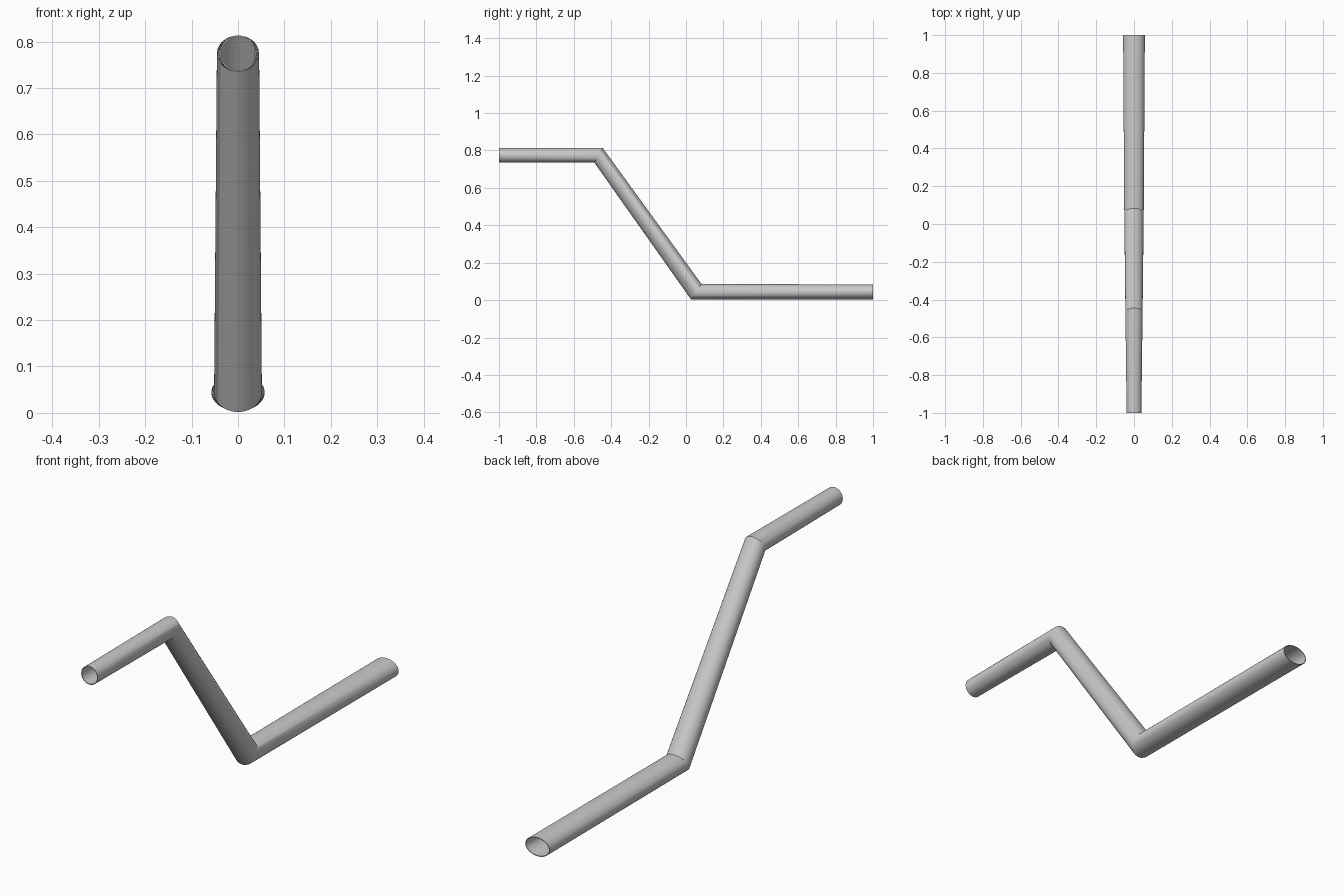
import bpy, bmesh, math

if "Cube" in bpy.data.objects:
    bpy.data.objects.remove(bpy.data.objects["Cube"])

SIDES = 48
# stations: y of lower edge, z of lower edge, y of upper edge, z of upper edge, half width
STATIONS = [
    (-1.0, 0.735, -1.0, 0.813, 0.039),
    (-0.49, 0.735, -0.445, 0.813, 0.0455),
    (0.028, 0.002, 0.083, 0.086, 0.0515),
    (1.0, 0.004, 1.0, 0.084, 0.0575),
]
WALL = 0.003


def ring(bm, st, inset):
    """Mitred elliptical ring, tilted to the bend plane."""
    y0, z0, y1, z1, w = st
    cy, cz = (y0 + y1) / 2, (z0 + z1) / 2
    hy, hz = (y1 - y0) / 2, (z1 - z0) / 2
    k = 1 - inset / hz
    verts = []
    for i in range(SIDES):
        a = 2 * math.pi * i / SIDES
        s = math.sin(a) * k
        verts.append(bm.verts.new(((w - inset) * math.cos(a), cy + hy * s, cz + hz * s)))
    return verts


def bridge(bm, a, b):
    for i in range(SIDES):
        j = (i + 1) % SIDES
        bm.faces.new((a[i], a[j], b[j], b[i]))


# Bent hollow tube: outer skin, inner skin and end rims
bm = bmesh.new()
outer = [ring(bm, s, 0) for s in STATIONS]
inner = [ring(bm, s, WALL) for s in STATIONS]
loop = outer + inner[::-1]
for i in range(len(loop)):
    bridge(bm, loop[i], loop[(i + 1) % len(loop)])
bmesh.ops.recalc_face_normals(bm, faces=bm.faces)

mesh = bpy.data.meshes.new("bent_tube")
bm.to_mesh(mesh)
bm.free()
tube = bpy.data.objects.new("bent_tube", mesh)
bpy.context.collection.objects.link(tube)

# Smooth sides, crisp bends and rims
bpy.context.view_layer.objects.active = tube
tube.select_set(True)
bpy.ops.object.shade_smooth_by_angle(angle=math.radians(30))
